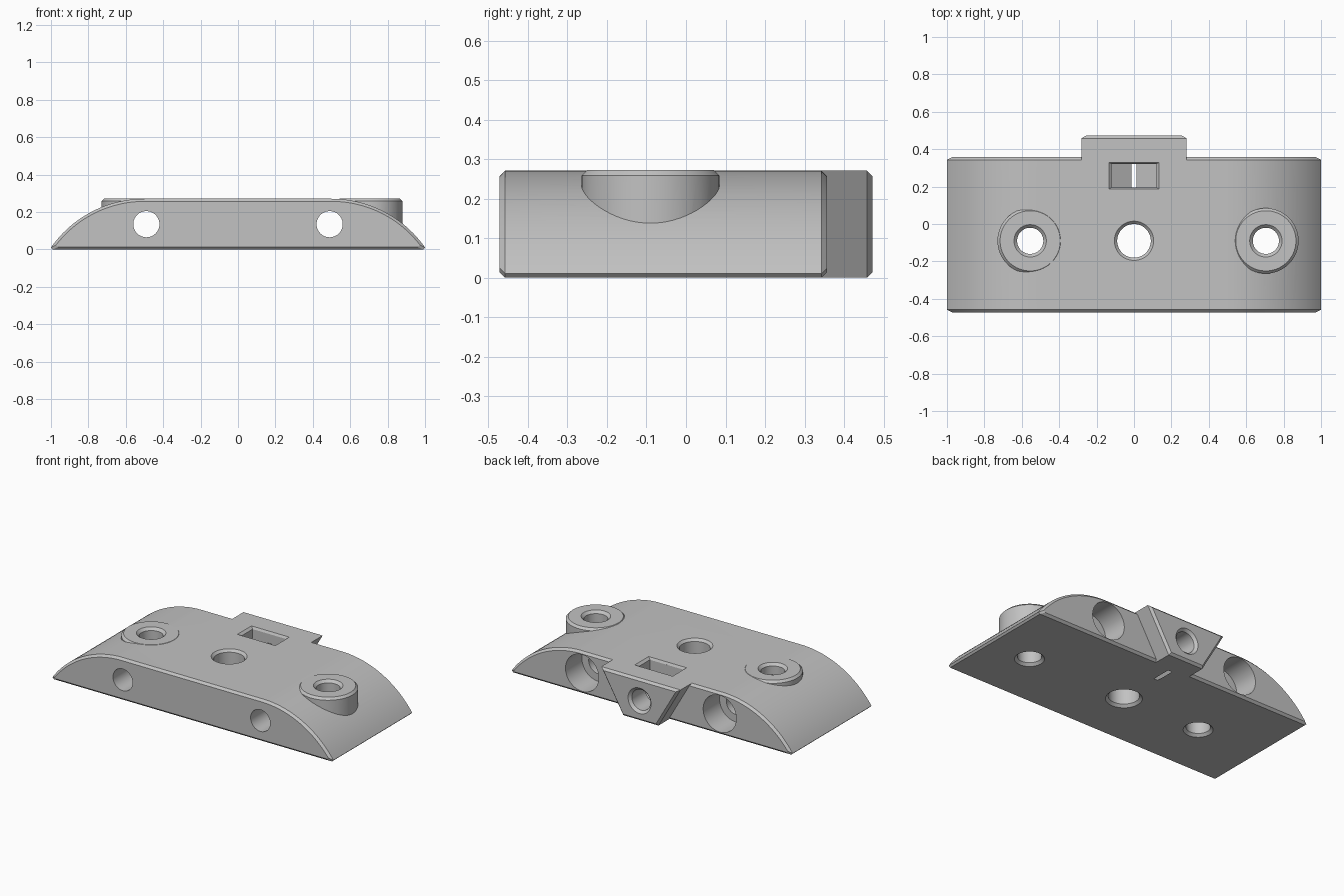
import bpy, bmesh
from math import sin, cos, pi, radians, acos, sqrt

if "Cube" in bpy.data.objects:
    bpy.data.objects.remove(bpy.data.objects["Cube"], do_unlink=True)

TOP, FRONT, BACK, TAB_BACK, CHAMFER = 0.271, -0.472, 0.357, 0.472, 0.014

grey = bpy.data.materials.new("plain grey")
grey.use_nodes = True
COLOUR = (0.54, 0.54, 0.54, 1)
grey.diffuse_color = COLOUR
grey.node_tree.nodes["Principled BSDF"].inputs["Base Color"].default_value = COLOUR


def finish(name, rings):
    """Skin a stack of matching point rings into a closed solid."""
    bm = bmesh.new()
    rings = [[bm.verts.new(p) for p in ring] for ring in rings]
    for a, b in zip(rings, rings[1:]):
        for i in range(len(a)):
            j = (i + 1) % len(a)
            bm.faces.new((a[i], a[j], b[j], b[i]))
    bm.faces.new(rings[0][::-1])
    bm.faces.new(rings[-1])
    bmesh.ops.recalc_face_normals(bm, faces=bm.faces[:])
    mesh = bpy.data.meshes.new(name)
    bm.to_mesh(mesh)
    bm.free()
    mesh.materials.append(grey)
    ob = bpy.data.objects.new(name, mesh)
    bpy.context.collection.objects.link(ob)
    return ob


def prism(name, sections):
    """Solid from (y, half outline) sections, mirrored in x."""
    return finish(name, [[(x, y, z) for x, z in half] +
                         [(-x, y, z) for x, z in reversed(half)]
                         for y, half in sections])


def lathe(name, profile, place, sides=48, along_y=False, scale=(1, 1)):
    """Turned solid from (radius, height) pairs."""
    px, py, pz = place
    rings = []
    for r, h in profile:
        ring = []
        for i in range(sides):
            a = 2 * pi * (i + 0.5) / sides
            u, v = r * cos(a) * scale[0], r * sin(a) * scale[1]
            ring.append((px + u, py + h, pz + v) if along_y
                        else (px + u, py + v, pz + h))
        rings.append(ring)
    return finish(name, rings)


def combine(target, tool, operation):
    mod = target.modifiers.new("combine", 'BOOLEAN')
    mod.operation, mod.solver, mod.object = operation, 'EXACT', tool
    bpy.context.view_layer.objects.active = target
    bpy.ops.object.modifier_apply(modifier=mod.name)
    bpy.data.objects.remove(tool, do_unlink=True)


# Body: flat top rolling down in an arc to a thin edge on each side
def body_half(inset):
    flat, radius, lip = 0.5, 0.61, 0.0105
    r = radius - inset
    sweep = acos((lip + inset - TOP + radius) / r)
    arc = [(flat + r * sin(sweep * i / 24), TOP - radius + r * cos(sweep * i / 24))
           for i in range(25)]
    return arc + [(arc[-1][0] - lip, inset)]


body = prism("mount_body", [(FRONT, body_half(CHAMFER)),
                            (FRONT + CHAMFER, body_half(0)),
                            (BACK - CHAMFER, body_half(0)),
                            (BACK, body_half(CHAMFER))])


# Dovetail tab at the back, wide on top and narrow below
def tab_half(inset):
    return [(0.125 + 0.579 * z - 1.155 * inset, z) for z in (TOP - inset, inset)]


tab = prism("back_tab", [(0.3, tab_half(0)), (TAB_BACK - CHAMFER, tab_half(0)),
                         (TAB_BACK, tab_half(CHAMFER))])
combine(body, tab, 'UNION')

# Raised round bosses around the two outer screw holes
SCREWS = ((-0.555, 0.07), (0.705, 0.07))
BOSS_TOP = TOP + 0.0015
for x, r in SCREWS:
    boss = lathe("screw_boss", [(0.175, 0.09), (0.175, BOSS_TOP - CHAMFER),
                                (0.175 - CHAMFER, BOSS_TOP)], (x, -0.09, 0), 64)
    combine(body, boss, 'UNION')

# Vertical holes, countersunk at both ends
for x, r in SCREWS + ((0, 0.09),):
    lip = r + 0.016
    hole = lathe("hole_cutter", [(lip + 0.02, -0.02), (lip, 0), (r, 0.016),
                                 (r, TOP - 0.015), (lip, TOP + 0.001),
                                 (lip + 0.02, TOP + 0.021)], (x, -0.09, 0))
    combine(body, hole, 'DIFFERENCE')

# Long holes from front to back, widened at the back
for x in (-0.49, 0.49):
    hole = lathe("hole_cutter", [(0.07, FRONT - 0.1), (0.07, 0.19), (0.118, 0.19),
                                 (0.118, BACK + 0.1)], (x, 0, 0.135), along_y=True)
    combine(body, hole, 'DIFFERENCE')

# Nut pocket with pointed floor that just breaks through underneath
W, MID, POCKET_Y = 0.12, 0.131, 0.258
rise = W / sqrt(3)
pocket_half = [(W, 0.4), (W, MID - rise), (0.001, MID - 2 * rise)]
pocket = prism("pocket_cutter", [(POCKET_Y - 0.063, pocket_half),
                                 (POCKET_Y + 0.063, pocket_half)])
combine(body, pocket, 'DIFFERENCE')
lip = lathe("pocket_lip_cutter", [(0.885, TOP - CHAMFER), (1, TOP), (1.115, TOP + CHAMFER)],
            (0, POCKET_Y, 0), 4, scale=(0.135 * sqrt(2), 0.0712 * sqrt(2)))
combine(body, lip, 'DIFFERENCE')

# Screw hole from the tab's end into the pocket
hole = lathe("hole_cutter", [(0.066, POCKET_Y), (0.066, TAB_BACK - 0.016),
                             (0.082, TAB_BACK), (0.1, TAB_BACK + 0.018)],
             (0, 0, MID), along_y=True)
combine(body, hole, 'DIFFERENCE')

bpy.ops.object.select_all(action='DESELECT')
body.select_set(True)
bpy.context.view_layer.objects.active = body
bpy.ops.object.shade_smooth_by_angle(angle=radians(25))
